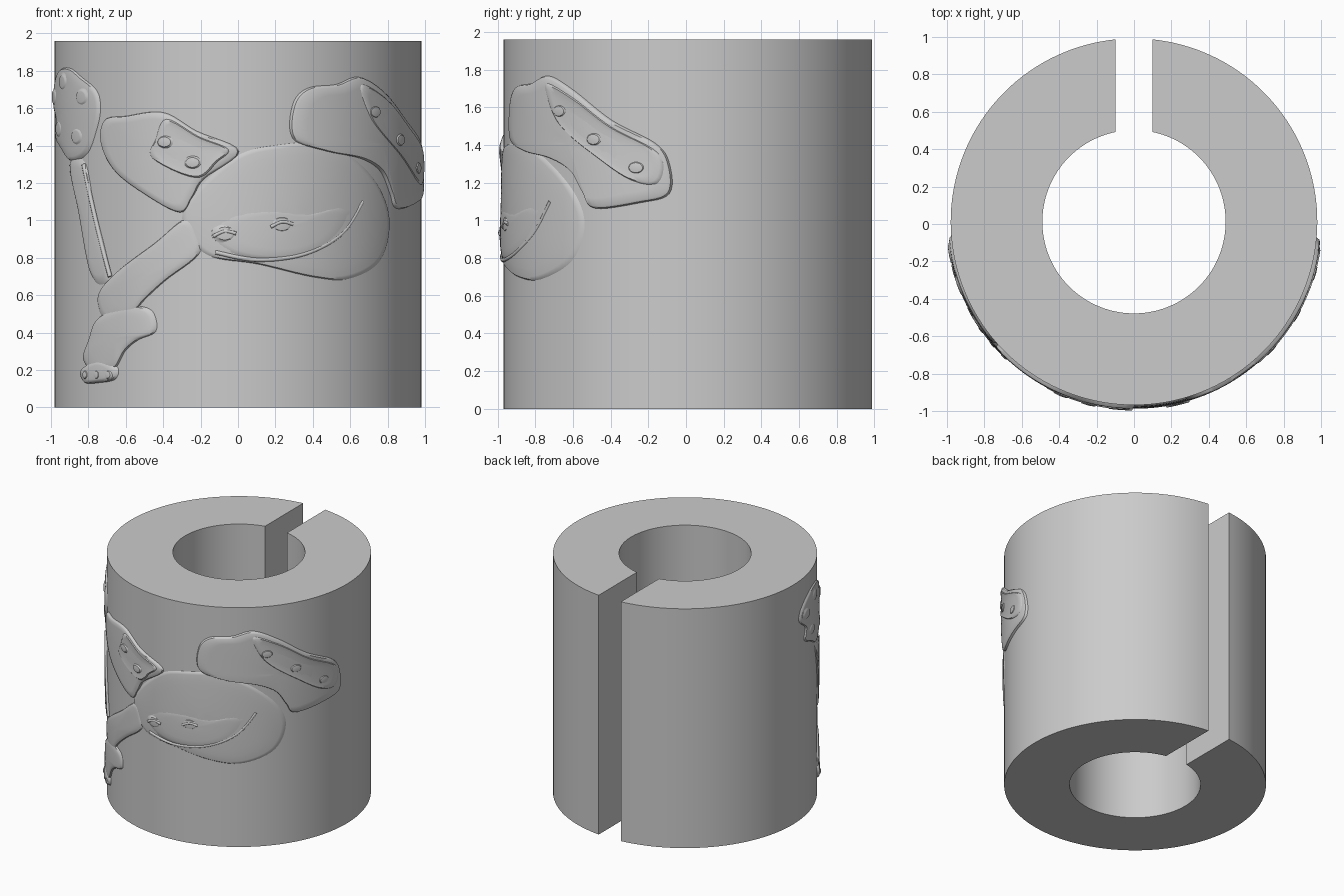
import bpy, math
from mathutils import Vector

cube = bpy.data.objects.get("Cube")
if cube:
    bpy.data.objects.remove(cube, do_unlink=True)

R, HOLE, H, SLOT, CY = 0.98, 0.49, 1.96, 0.1, 0.012

grey = bpy.data.materials.new("plain grey")
grey.use_nodes = True
grey.diffuse_color = (0.6, 0.6, 0.6, 1)
grey.node_tree.nodes["Principled BSDF"].inputs["Base Color"].default_value = (0.6, 0.6, 0.6, 1)


def make(name, verts, faces, angle=30):
    mesh = bpy.data.meshes.new(name)
    mesh.from_pydata(verts, [], faces)
    mesh.materials.append(grey)
    obj = bpy.data.objects.new(name, mesh)
    bpy.context.collection.objects.link(obj)
    bpy.ops.object.select_all(action='DESELECT')
    obj.select_set(True)
    bpy.context.view_layer.objects.active = obj
    bpy.ops.object.shade_smooth_by_angle(angle=math.radians(angle))
    return obj


def wrap(u, z, rise):
    """Point on the drum wall, u in degrees from the front towards +x."""
    a = math.radians(u)
    return Vector(((R + rise) * math.sin(a), CY - (R + rise) * math.cos(a), z))


def spline(pts, steps, closed=True):
    """Smooth curve through the given points."""
    pts = [Vector(p) for p in pts]
    n, out = len(pts), []
    for i in range(n if closed else n - 1):
        pick = [pts[j % n] if closed else pts[min(max(j, 0), n - 1)] for j in range(i - 1, i + 3)]
        a, b, c, d = pick
        for s in range(steps):
            t = s / steps
            out.append(0.5 * (2 * b + (c - a) * t + (2 * a - 5 * b + 4 * c - d) * t * t
                              + (3 * b - a - 3 * c + d) * t ** 3))
    return out if closed else out + [pts[-1]]


def relief(name, pts, rise, dome=0.0, edge=0.06, hollow=0.0):
    """Raised pad on the wall: steep rim, then a gentle dome or hollow."""
    loop = spline(pts, 6)
    n = len(loop)
    mid = sum(loop, Vector((0, 0))) / n
    scales = [1, 1 - edge / 2, 1 - edge] + [(1 - edge) * (1 - k / 8) for k in range(1, 8)]
    verts, faces = [], []
    for k, s in enumerate(scales):
        lift = (-0.01, rise * 0.75, rise)[min(k, 2)]
        if k > 2:
            lift += (dome - hollow) * (1 - s * s)
        verts += [wrap(*(mid + (p - mid) * s), lift) for p in loop]
    verts.append(wrap(*mid, rise + dome - hollow))
    for k in range(len(scales) - 1):
        for i in range(n):
            j = (i + 1) % n
            faces.append((k * n + i, k * n + j, k * n + n + j, k * n + n + i))
    last = (len(scales) - 1) * n
    faces += [(last + i, last + (i + 1) % n, last + n) for i in range(n)]
    # keep the faces pointing away from the wall
    area = sum(p.cross(loop[(i + 1) % n]) for i, p in enumerate(loop))
    if area < 0:
        faces = [f[::-1] for f in faces]
    return make(name, verts, faces, 40)


def by_x(pts):
    """Turn frontal x into wall angle."""
    return [(math.degrees(math.asin(x / R)), z) for x, z in pts]


def oval(u, z, ru, rz, tilt=0):
    c, s = math.cos(tilt), math.sin(tilt)
    ring = [(math.cos(k * math.pi / 4), math.sin(k * math.pi / 4)) for k in range(8)]
    return [(u + ru * (a * c - b * s), z + rz * (a * s + b * c)) for a, b in ring]


def ridge(name, pts, width, rise):
    """Rounded cord along a path on the wall."""
    path = spline(pts, 8, closed=False)
    curve = bpy.data.curves.new(name, 'CURVE')
    curve.dimensions = '3D'
    curve.bevel_depth = width
    curve.bevel_resolution = 2
    curve.use_fill_caps = True
    line = curve.splines.new('POLY')
    line.points.add(len(path) - 1)
    for point, p in zip(line.points, path):
        point.co = (*wrap(p[0], p[1], rise - width), 1)
    curve.materials.append(grey)
    obj = bpy.data.objects.new(name, curve)
    bpy.context.collection.objects.link(obj)


# Slotted hollow drum
N = 144
verts, faces = [], []
for k in range(N + 1):
    for r in (HOLE, R):
        gap = math.asin(SLOT / r)
        a = gap + (2 * math.pi - 2 * gap) * k / N
        for z in (0, H):
            verts.append((r * math.sin(a), CY + r * math.cos(a), z))
for k in range(N):
    a, b = 4 * k, 4 * k + 4
    faces += [(a, a + 1, b + 1, b), (a + 2, b + 2, b + 3, a + 3),
              (a + 1, a + 3, b + 3, b + 1), (a, b, b + 2, a + 2)]
e = 4 * N
faces += [(0, 2, 3, 1), (e, e + 1, e + 3, e + 2)]
make("slotted_drum", verts, faces)

# Head and muzzle
relief("head", by_x([(-.31, 1.04), (-.2, 1.2), (0, 1.36), (.2, 1.41), (.42, 1.42), (.62, 1.34),
                     (.77, 1.17), (.82, .98), (.77, .78), (.6, .68), (.4, .69), (.1, .76),
                     (-.15, .8), (-.27, .9)]), 0.009, dome=0.009, edge=0.08)
relief("muzzle", by_x([(-.19, .93), (-.08, 1.04), (.15, 1.08), (.4, 1.06), (.6, 1.1), (.66, 1.05),
                       (.55, .88), (.35, .79), (.1, .78), (-.1, .83)]), 0.015, dome=0.006, edge=0.2)
ridge("smile", by_x([(-.12, .83), (.1, .79), (.35, .82), (.55, .93), (.66, 1.1)]), 0.012, 0.019)

# Eyes with lids
for side, x, z in (("right", -.07, .93), ("left", .23, .98)):
    u = math.degrees(math.asin(x / R))
    relief(side + "_eye", oval(u, z, 5.2, .065), 0.017, dome=0.008, edge=0.4)
    ridge(side + "_eyelid", [(u - 3.5, z - .015), (u, z + .012), (u + 3.5, z)], 0.01, 0.029)

# Ears with sunken inner faces framed by a rim
left_ear = [(17, 1.44), (17, 1.62), (22, 1.71), (32, 1.73), (41, 1.77), (52, 1.69), (66, 1.53),
            (80, 1.41), (84.5, 1.3), (84.5, 1.14), (75, 1.09), (60, 1.06), (56, 1.14),
            (51, 1.26), (42, 1.33), (28, 1.37)]
relief("left_ear", left_ear, 0.021, dome=0.003, edge=0.05)
left_inner = [(40, 1.74), (43, 1.58), (49, 1.47), (60, 1.34), (73, 1.2), (82, 1.19), (82, 1.35),
              (66, 1.5), (52, 1.66)]
relief("left_inner_ear", left_inner, 0.028, hollow=0.006, edge=0.1)
right_ear = by_x([(-.31, 1.04), (-.5, 1.14), (-.66, 1.27), (-.73, 1.42), (-.71, 1.54), (-.6, 1.56),
                  (-.4, 1.58), (-.22, 1.48), (.01, 1.37), (-.18, 1.22), (-.24, 1.12)])
relief("right_ear", right_ear, 0.019, dome=0.003, edge=0.05)
right_inner = by_x([(-.38, 1.55), (-.44, 1.44), (-.46, 1.33), (-.22, 1.22), (-.1, 1.31),
                    (-.04, 1.38), (-.2, 1.45)])
relief("right_inner_ear", right_inner, 0.026, hollow=0.006, edge=0.1)

# Soft lumps inside the ears
for name, u, z in (("left_tuft_upper", 47, 1.58), ("left_tuft_middle", 60, 1.43),
                   ("left_tuft_lower", 74, 1.28), ("right_tuft_upper", -23, 1.42),
                   ("right_tuft_lower", -14, 1.31)):
    relief(name, oval(u, z, 4, .05, .01), 0.024, dome=0.008, edge=0.4)

# Body, leg and foot
relief("body", by_x([(-.27, 1.02), (-.45, .88), (-.68, .7), (-.76, .58), (-.72, .46), (-.6, .46),
                     (-.5, .57), (-.38, .68), (-.2, .82), (-.2, .93)]), 0.012, dome=0.007, edge=0.15)
relief("leg", by_x([(-.76, .47), (-.66, .53), (-.55, .55), (-.45, .52), (-.43, .41), (-.53, .36),
                    (-.6, .3), (-.66, .2), (-.76, .17), (-.83, .25), (-.8, .36)]),
       0.015, dome=0.006, edge=0.15)
relief("foot", by_x([(-.84, .2), (-.82, .13), (-.74, .13), (-.65, .15), (-.64, .22), (-.74, .26)]),
       0.018, dome=0.006, edge=0.25)
for k, x in enumerate((-.8, -.74, -.68)):
    relief("toe_%d" % (k + 1), oval(math.degrees(math.asin(x / R)), .175, 2, .035),
           0.022, dome=0.006, edge=0.4)

# Raised arm with rounded edges
relief("arm", by_x([(-.9, 1.33), (-.82, 1.33), (-.77, 1.1), (-.68, .72), (-.73, .64),
                    (-.79, .72), (-.85, 1.05)]), 0.012, dome=0.005, edge=0.2)
ridge("arm_edge", by_x([(-.82, 1.3), (-.76, 1.02), (-.68, .7)]), 0.012, 0.018)

# Hand with fingers
relief("hand", [(-65, 1.31), (-55, 1.35), (-50, 1.48), (-48, 1.6), (-50, 1.7), (-58, 1.77),
                (-66, 1.82), (-76, 1.81), (-84, 1.73), (-86, 1.63), (-80, 1.54), (-81, 1.44),
                (-74, 1.38)], 0.014, dome=0.007, edge=0.12)
for k, (u, z) in enumerate(((-80, 1.66), (-70, 1.74), (-57, 1.66), (-74, 1.49), (-60, 1.45))):
    relief("finger_%d" % (k + 1), oval(u, z, 5, .065), 0.019, dome=0.006, edge=0.4)
